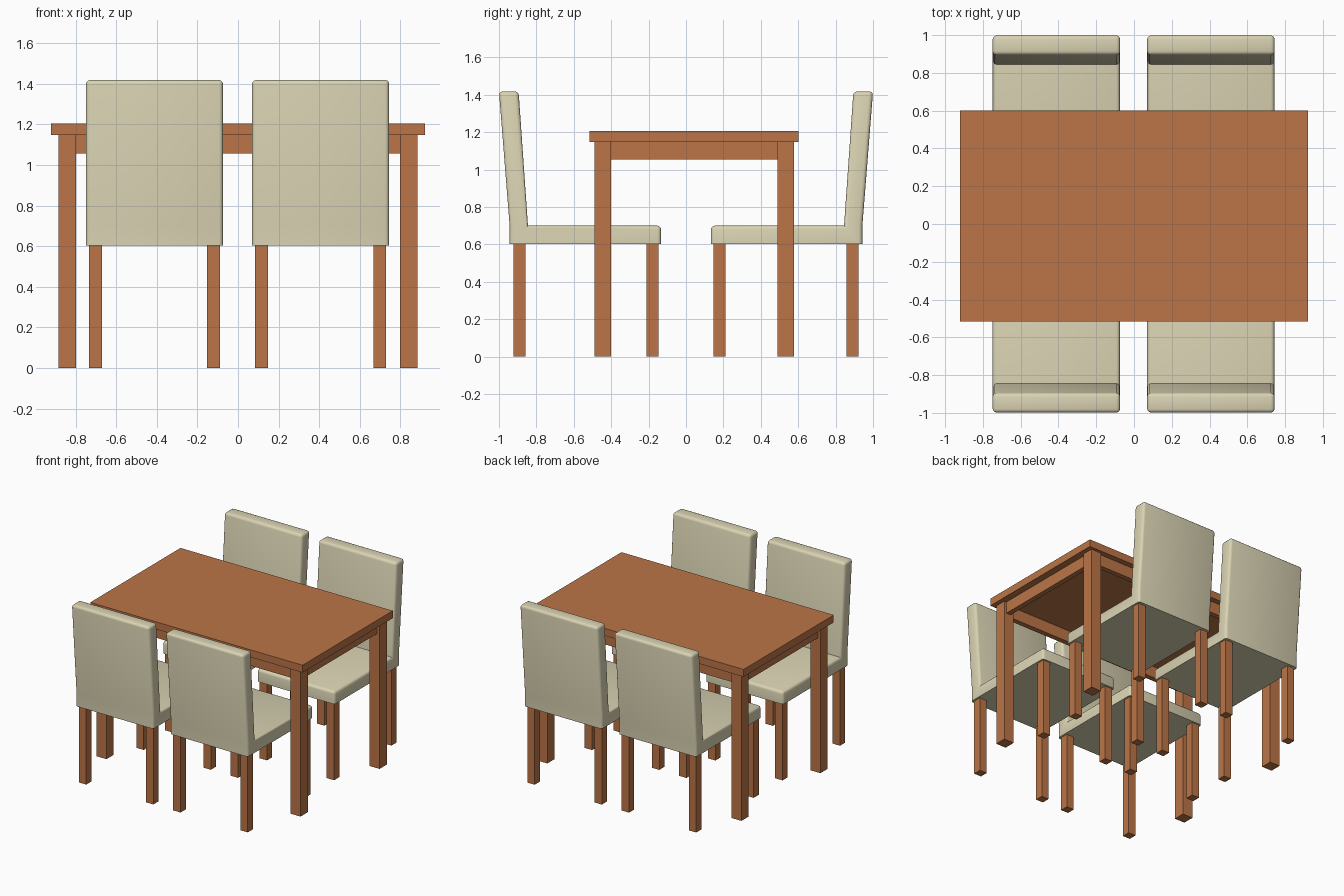
import bpy, bmesh, math

if "Cube" in bpy.data.objects:
    bpy.data.objects.remove(bpy.data.objects["Cube"])


def material(name, rgb):
    m = bpy.data.materials.new(name)
    m.diffuse_color = (*rgb, 1)
    m.use_nodes = True
    m.node_tree.nodes["Principled BSDF"].inputs["Base Color"].default_value = m.diffuse_color
    return m


wood = material("warm wood", (0.50, 0.178, 0.064))
cream = material("cream upholstery", (0.70, 0.65, 0.45))


def add_object(name, bm, mat):
    bmesh.ops.recalc_face_normals(bm, faces=bm.faces)
    me = bpy.data.meshes.new(name)
    bm.to_mesh(me)
    bm.free()
    me.materials.append(mat)
    ob = bpy.data.objects.new(name, me)
    bpy.context.collection.objects.link(ob)
    return ob


def box(name, x, y, z, mat=wood):
    """Box from (min, max) ranges on each axis."""
    bm = bmesh.new()
    bmesh.ops.create_cube(bm, size=1)
    for v in bm.verts:
        v.co = [sum(r) / 2 + c * (r[1] - r[0]) for r, c in zip((x, y, z), v.co)]
    return add_object(name, bm, mat)


def cushion(name, cx, side):
    """L-shaped padded seat and leaning back, rounded except underneath."""
    profile = [(0.133, 0.603), (0.943, 0.603), (0.943, 0.70), (1.0, 1.418),
               (0.895, 1.418), (0.845, 0.70), (0.133, 0.70)]
    bm = bmesh.new()
    face = bm.faces.new([bm.verts.new((cx - 0.3375, side * y, z)) for y, z in profile])
    ext = bmesh.ops.extrude_face_region(bm, geom=[face])["geom"]
    for v in ext:
        if isinstance(v, bmesh.types.BMVert):
            v.co.x += 0.675

    def rounded(e):
        a, b = (v.co for v in e.verts)
        if max(a.z, b.z) < 0.61:                      # flat underside rim
            return False
        across = abs(a.x - b.x) > 0.1
        inner = abs(abs(a.y) - 0.845) < 0.001          # crease of seat and back
        spine = abs(abs(a.y) - 0.943) < 0.001          # slight bend behind
        return not (across and (inner or spine))

    bmesh.ops.bevel(bm, geom=[e for e in bm.edges if rounded(e)], offset=0.02,
                    offset_type='OFFSET', segments=3, profile=0.5, affect='EDGES',
                    clamp_overlap=True)
    ob = add_object(name, bm, cream)
    bpy.ops.object.select_all(action='DESELECT')
    bpy.context.view_layer.objects.active = ob
    ob.select_set(True)
    bpy.ops.object.shade_smooth_by_angle(angle=math.radians(40))


# Table top
Y0, Y1 = -0.515, 0.602
box("table_top", (-0.92, 0.92), (Y0, Y1), (1.147, 1.205))

# Table legs
for x in ((-0.885, -0.797), (0.797, 0.885)):
    for y in ((-0.49, -0.40), (0.488, 0.578)):
        box("table_leg", x, y, (0, 1.147))

# Aprons under the top
for y in ((-0.47, -0.43), (0.518, 0.558)):
    box("long_apron", (-0.80, 0.80), y, (1.055, 1.147))
for x in ((-0.865, -0.825), (0.825, 0.865)):
    box("end_apron", x, (-0.41, 0.498), (1.055, 1.147))

# Four chairs, two on each long side
for side, row in ((-1, "front"), (1, "back")):
    for cx in (-0.411, 0.407):
        cushion(row + "_chair_seat", cx, side)
        for lx in (-0.291, 0.291):
            for ly in (0.179, 0.89):
                box(row + "_chair_leg", (cx + lx - 0.032, cx + lx + 0.032),
                    (side * ly - 0.032, side * ly + 0.032), (0, 0.605))
